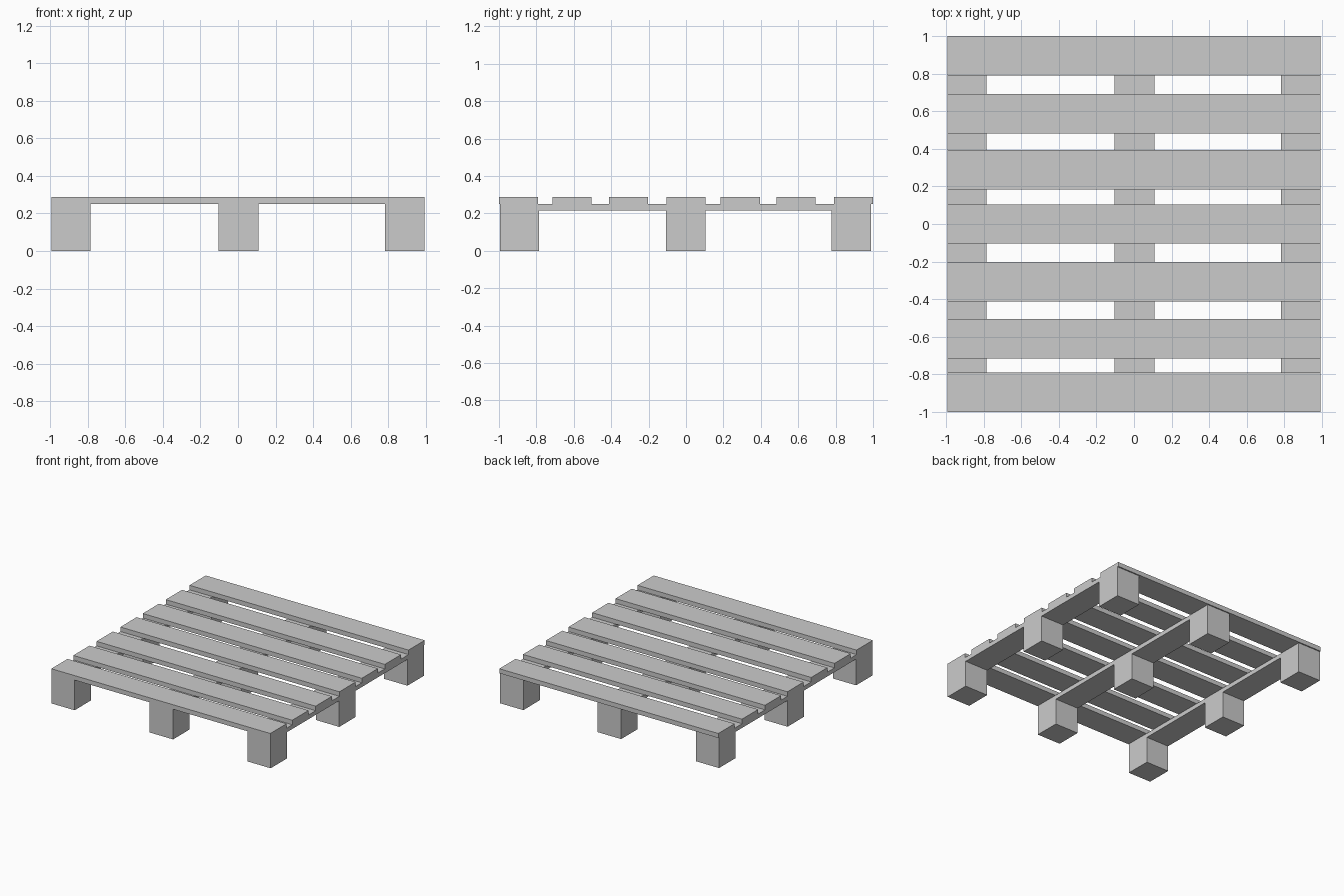
import bpy

if "Cube" in bpy.data.objects:
    bpy.data.objects.remove(bpy.data.objects["Cube"])


def box(name, x, y, z):
    """Box spanning the given (min, max) ranges."""
    bpy.ops.mesh.primitive_cube_add(size=1)
    ob = bpy.context.object
    ob.name = name
    ob.location = [(a + b) / 2 for a, b in (x, y, z)]
    ob.scale = [b - a for a, b in (x, y, z)]
    bpy.ops.object.transform_apply(location=True, rotation=False, scale=True)
    return ob


BLOCK_TOP, STRINGER_TOP, DECK_TOP = 0.215, 0.25, 0.287
columns = {"left": (-0.993, -0.785), "middle": (-0.105, 0.108), "right": (0.782, 0.993)}
rows = {"front": (-0.995, -0.785), "centre": (-0.107, 0.103), "back": (0.777, 0.99)}

# Nine support blocks and the three stringer boards resting on them
for side, x in columns.items():
    for row, y in rows.items():
        box(f"block_{row}_{side}", x, y, (0, BLOCK_TOP))
    box(f"stringer_{side}", x, (-0.995, 0.99), (BLOCK_TOP, STRINGER_TOP))

# Seven deck slats across the top, slightly unevenly spaced
SLAT_WIDTH = 0.21
for i, y in enumerate((-1.0, -0.715, -0.413, -0.105, 0.185, 0.483, 0.79)):
    box(f"deck_slat_{i + 1}", (-0.993, 0.993), (y, y + SLAT_WIDTH), (STRINGER_TOP, DECK_TOP))
